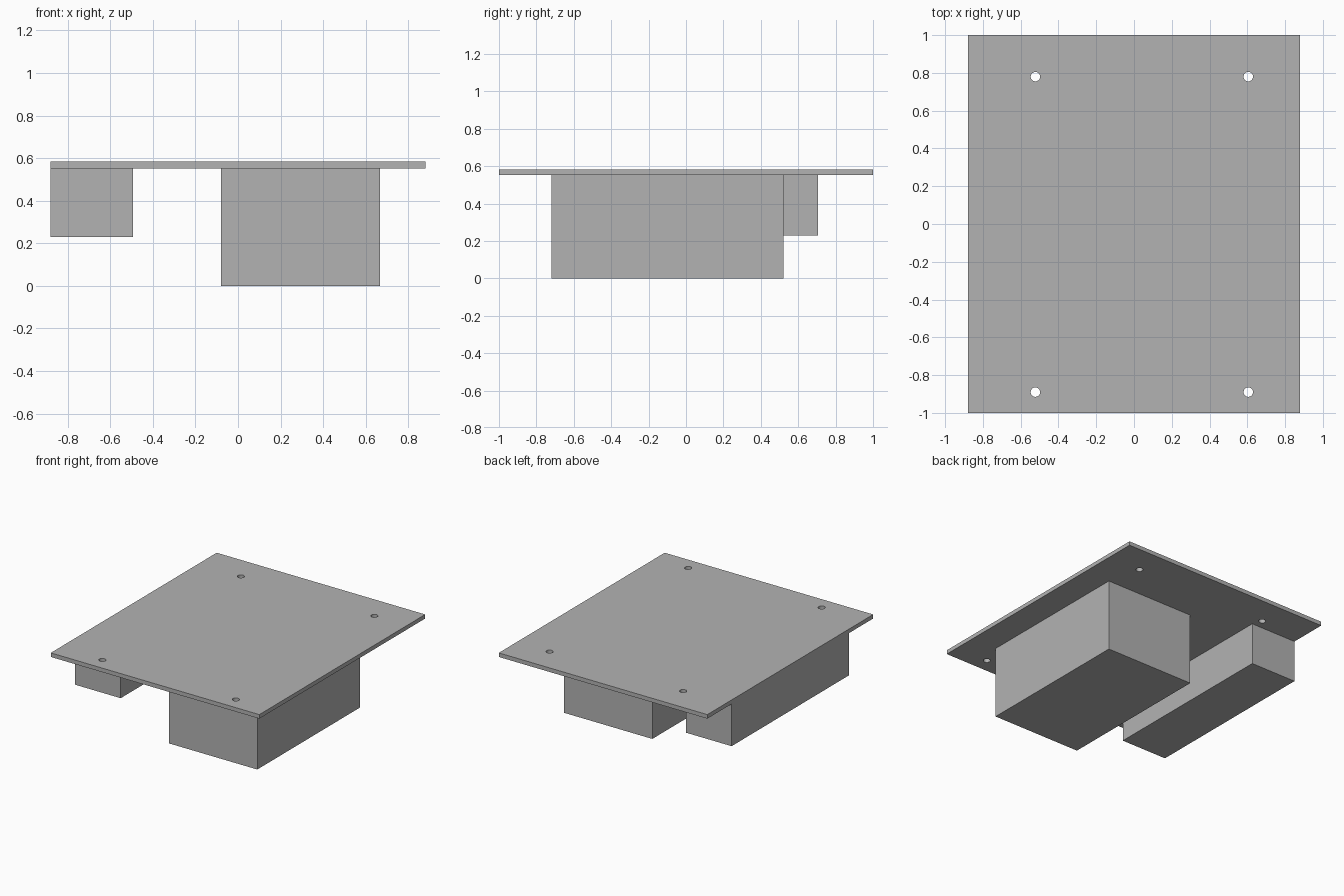
import bpy

cube = bpy.data.objects.get("Cube")
if cube:
    bpy.data.objects.remove(cube, do_unlink=True)

grey = bpy.data.materials.new("plain grey")
grey.use_nodes = True
colour = (0.45, 0.45, 0.45, 1)
grey.diffuse_color = colour
grey.node_tree.nodes["Principled BSDF"].inputs["Base Color"].default_value = colour


def box(name, low, high):
    """Box spanning two opposite corners."""
    centre = [(a + b) / 2 for a, b in zip(low, high)]
    bpy.ops.mesh.primitive_cube_add(size=1, location=centre)
    obj = bpy.context.object
    obj.name = name
    obj.scale = [b - a for a, b in zip(low, high)]
    bpy.ops.object.transform_apply(location=False, rotation=False, scale=True)
    obj.data.materials.append(grey)
    return obj


underside, top = 0.552, 0.583

# Mounting plate and the two housings hanging below it
plate = box("mounting_plate", (-0.88, -1, underside), (0.88, 1, top))
box("large_housing", (-0.08, -0.72, 0), (0.667, 0.52, underside))
box("small_housing", (-0.88, -0.71, 0.23), (-0.493, 0.707, underside))

# Four screw holes through the plate
for x in (-0.522, 0.605):
    for y in (-0.89, 0.78):
        bpy.ops.mesh.primitive_cylinder_add(
            vertices=32, radius=0.025, depth=0.2, location=(x, y, underside))
        cutter = bpy.context.object
        cutter.name = "screw_hole_cutter"
        cutter.data.materials.append(grey)
        cut = plate.modifiers.new("screw hole", "BOOLEAN")
        cut.operation = "DIFFERENCE"
        cut.solver = "EXACT"
        cut.object = cutter
        bpy.context.view_layer.objects.active = plate
        bpy.ops.object.modifier_apply(modifier=cut.name)
        bpy.data.objects.remove(cutter, do_unlink=True)

# Smooth hole walls, crisp plate edges
bpy.ops.object.select_all(action="DESELECT")
plate.select_set(True)
bpy.context.view_layer.objects.active = plate
bpy.ops.object.shade_smooth_by_angle()
